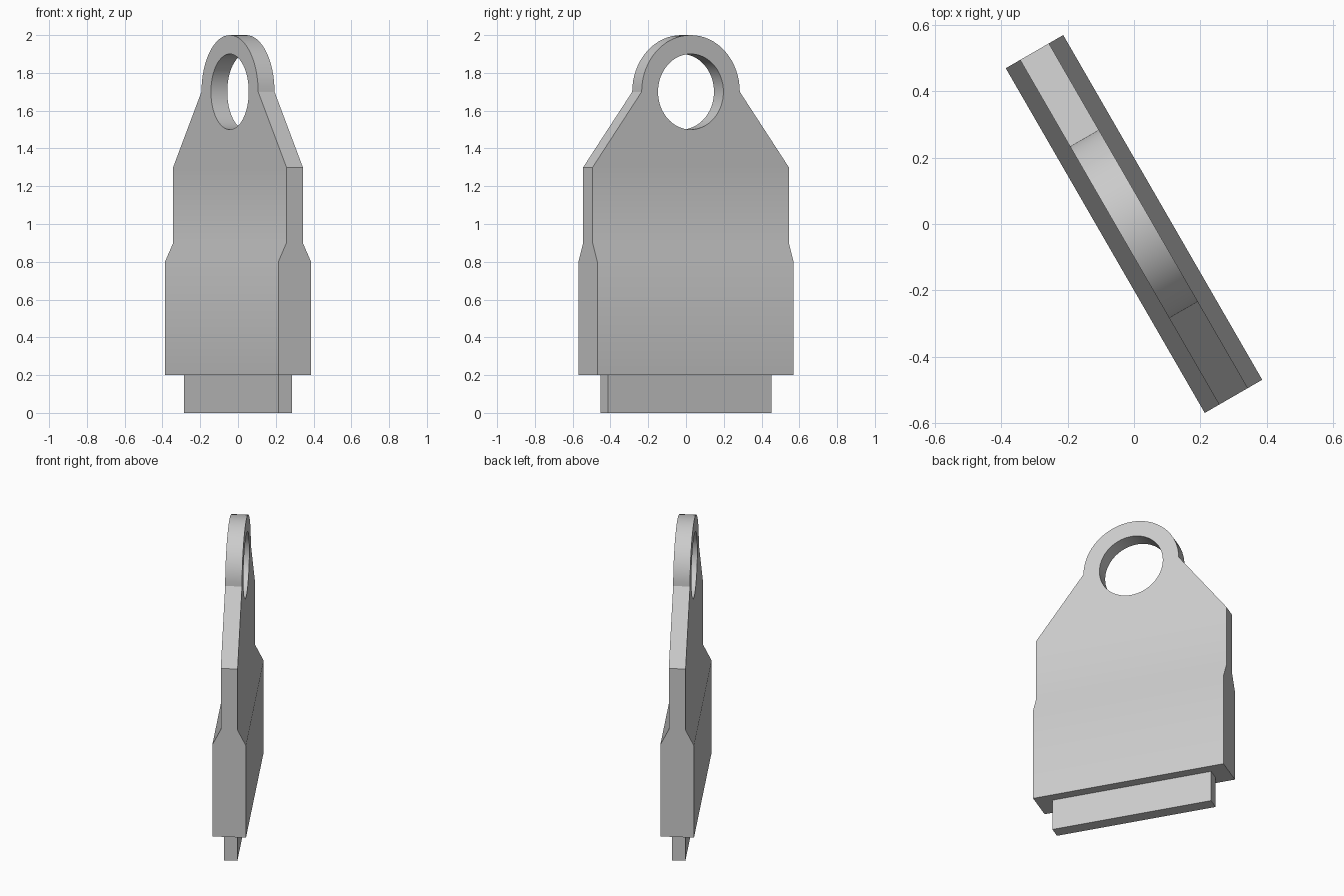
import bpy
import bmesh
from math import sin, cos, pi, radians

cube = bpy.data.objects.get("Cube")
if cube:
    bpy.data.objects.remove(cube)

grey = bpy.data.materials.new("plain_grey")
grey.use_nodes = True
COLOUR = (0.6, 0.6, 0.6, 1)
grey.diffuse_color = COLOUR
grey.node_tree.nodes["Principled BSDF"].inputs["Base Color"].default_value = COLOUR

TURN = radians(-60)
STEPS = 16


def finish(obj):
    """Turn the part to its heading, colour it and smooth its rounded faces."""
    obj.data.materials.append(grey)
    obj.rotation_euler.z = TURN
    bpy.ops.object.select_all(action="DESELECT")
    obj.select_set(True)
    bpy.context.view_layer.objects.active = obj
    for mod in list(obj.modifiers):
        bpy.ops.object.modifier_apply(modifier=mod.name)
    bpy.ops.object.shade_smooth_by_angle(angle=radians(30))


def arc(radius):
    """Quarter circle about the eye, from its side up to its top."""
    pts = []
    for i in range(STEPS + 1):
        a = pi / 2 * i / STEPS
        pts.append((radius * cos(a), 1.7 + radius * sin(a)))
    return pts


# Plate: one quarter, mirrored across its width and thickness
bm = bmesh.new()


def face(*points):
    bm.faces.new([bm.verts.new(p) for p in points])


def walls(path, thick):
    for (x0, z0), (x1, z1) in zip(path, path[1:]):
        face((x0, 0, z0), (x1, 0, z1), (x1, thick, z1), (x0, thick, z0))


# Thick base, chamfer and thin body
W, THIN, THICK = 0.6, 0.05, 0.1
levels = [(0.2, THICK), (0.8, THICK), (0.9, THIN), (1.3, THIN)]
for (z0, t0), (z1, t1) in zip(levels, levels[1:]):
    face((0, t0, z0), (0, t1, z1), (W, t1, z1), (W, t0, z0))
    face((W, 0, z0), (W, t0, z0), (W, t1, z1), (W, 0, z1))
face((0, 0, 0.2), (0, THICK, 0.2), (W, THICK, 0.2), (W, 0, 0.2))

# Sloped shoulder and rounded eye with a round hole
outer = [(W, 1.3)] + arc(0.3)
upper_hole = arc(0.2)
lower_hole = [(x, 3.4 - z) for x, z in upper_hole]
hole = upper_hole[::-1] + lower_hole[1:]
face(*[(x, THIN, z) for x, z in [(0, 1.3)] + outer + hole])
walls(outer, THIN)
walls(hole, THIN)

bmesh.ops.remove_doubles(bm, verts=bm.verts, dist=0.0001)
bmesh.ops.recalc_face_normals(bm, faces=bm.faces)
# Keep the front of the quarter facing outwards
if next(f for f in bm.faces if len(f.verts) > 4).normal.y < 0:
    bmesh.ops.reverse_faces(bm, faces=bm.faces)
mesh = bpy.data.meshes.new("eye_plate")
bm.to_mesh(mesh)
bm.free()
plate = bpy.data.objects.new("eye_plate", mesh)
bpy.context.collection.objects.link(plate)
mirror = plate.modifiers.new("Mirror", "MIRROR")
mirror.use_axis = (True, True, False)
finish(plate)

# Tang under the base
bpy.ops.mesh.primitive_cube_add(size=1, location=(0, 0, 0.1))
tang = bpy.context.object
tang.name = "bottom_tang"
tang.scale = (1, 0.08, 0.2)
finish(tang)
